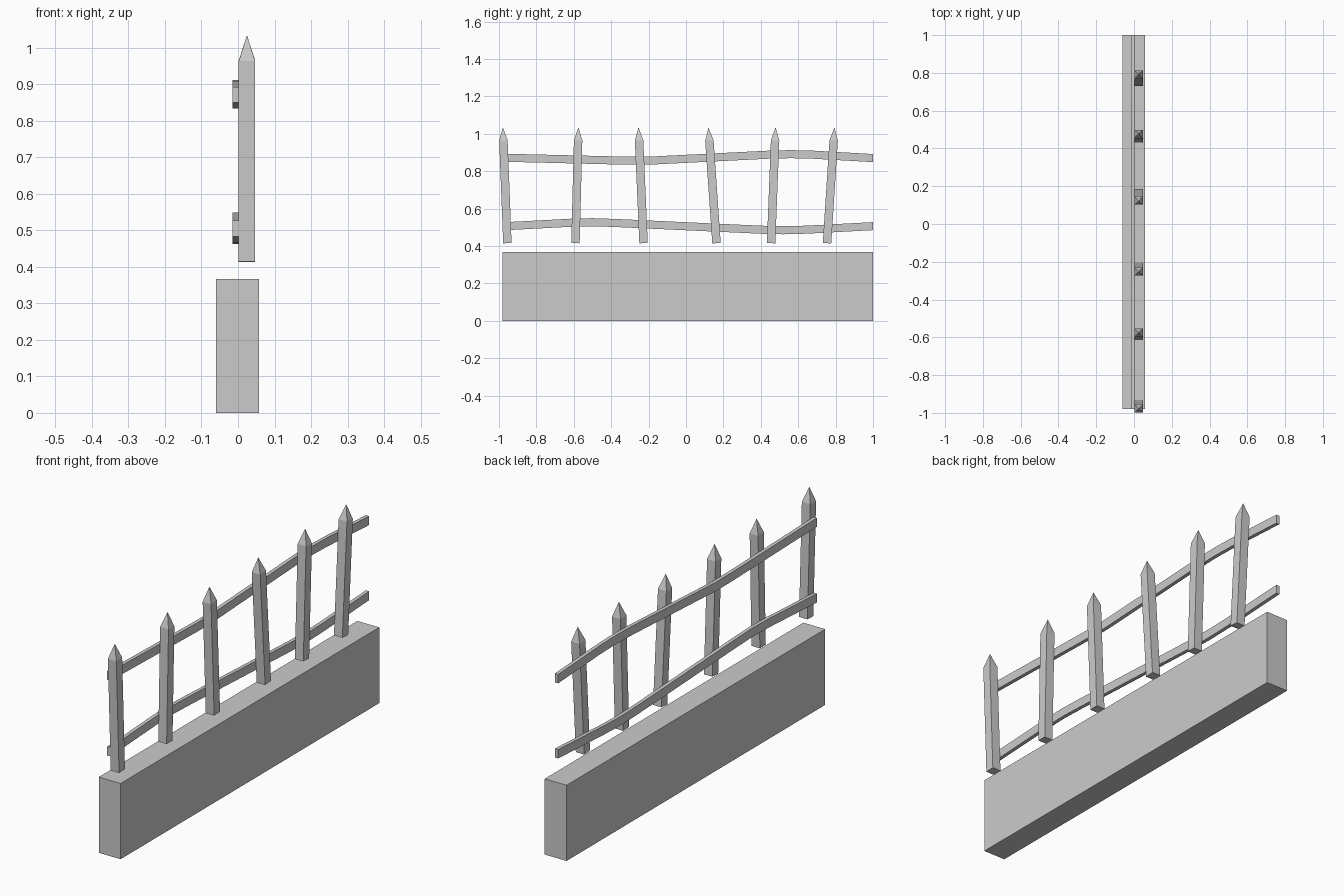
import bpy
import bmesh
import math
from mathutils import Matrix

cube = bpy.data.objects.get("Cube")
if cube:
    bpy.data.objects.remove(cube, do_unlink=True)

# One plain grey for the whole fence
grey = bpy.data.materials.new("stone_grey")
grey.use_nodes = True
grey.diffuse_color = (0.6, 0.6, 0.6, 1)
grey.node_tree.nodes["Principled BSDF"].inputs["Base Color"].default_value = (0.6, 0.6, 0.6, 1)


def finish(name, bm):
    bmesh.ops.recalc_face_normals(bm, faces=bm.faces)
    mesh = bpy.data.meshes.new(name)
    bm.to_mesh(mesh)
    bm.free()
    mesh.materials.append(grey)
    obj = bpy.data.objects.new(name, mesh)
    bpy.context.collection.objects.link(obj)
    return obj


def box(name, low, high):
    bm = bmesh.new()
    bmesh.ops.create_cube(bm, size=1)
    for v in bm.verts:
        v.co = [(a + b) / 2 + c * (b - a) for a, b, c in zip(low, high, v.co)]
    return finish(name, bm)


def picket(name, foot_y, tip_y):
    """Square post with a pyramid point, leaning along y."""
    half, bottom, shoulder, tip = 0.0225, 0.415, 0.55, 0.62
    bm = bmesh.new()
    corners = [(-half, -half), (half, -half), (half, half), (-half, half)]
    foot = [bm.verts.new((x, y, 0)) for x, y in corners]
    neck = [bm.verts.new((x, y, shoulder)) for x, y in corners]
    peak = bm.verts.new((0, 0, tip))
    bm.faces.new(foot)
    for i in range(4):
        j = (i + 1) % 4
        bm.faces.new((foot[i], foot[j], neck[j], neck[i]))
        bm.faces.new((neck[i], neck[j], peak))
    lean = Matrix.Rotation(-math.atan2(tip_y - foot_y, tip), 4, 'X')
    bm.transform(Matrix.Translation((0.0245, foot_y, bottom)) @ lean)
    return finish(name, bm)


def rail(name, path):
    """Thin rectangular bar swept through (y, z) centre points."""
    half, back, front = 0.0215, -0.015, 0.003
    bm = bmesh.new()
    rings = [[bm.verts.new((x, y, z + dz)) for x, dz in
              ((back, -half), (front, -half), (front, half), (back, half))]
             for y, z in path]
    for a, b in zip(rings, rings[1:]):
        for i in range(4):
            j = (i + 1) % 4
            bm.faces.new((a[i], a[j], b[j], b[i]))
    bm.faces.new(rings[0])
    bm.faces.new(rings[-1])
    return finish(name, bm)


# Low wall
box("base_wall", (-0.06, -0.98, 0), (0.057, 1, 0.367))

# Leaning pickets: foot and tip positions along the wall
leans = [(-0.955, -0.979), (-0.591, -0.575), (-0.227, -0.254),
         (0.163, 0.12), (0.455, 0.479), (0.754, 0.794)]
for n, (foot_y, tip_y) in enumerate(leans, 1):
    picket(f"picket_{n}", foot_y, tip_y)

# Warped rails behind the pickets
rail("upper_rail", [(-0.98, 0.872), (-0.32, 0.856), (-0.2, 0.856),
                    (0.44, 0.888), (0.56, 0.891), (0.68, 0.888), (1, 0.87)])
rail("lower_rail", [(-0.98, 0.505), (-0.62, 0.524), (-0.5, 0.527), (-0.38, 0.523),
                    (0.4, 0.487), (0.52, 0.484), (0.64, 0.487), (1, 0.506)])
